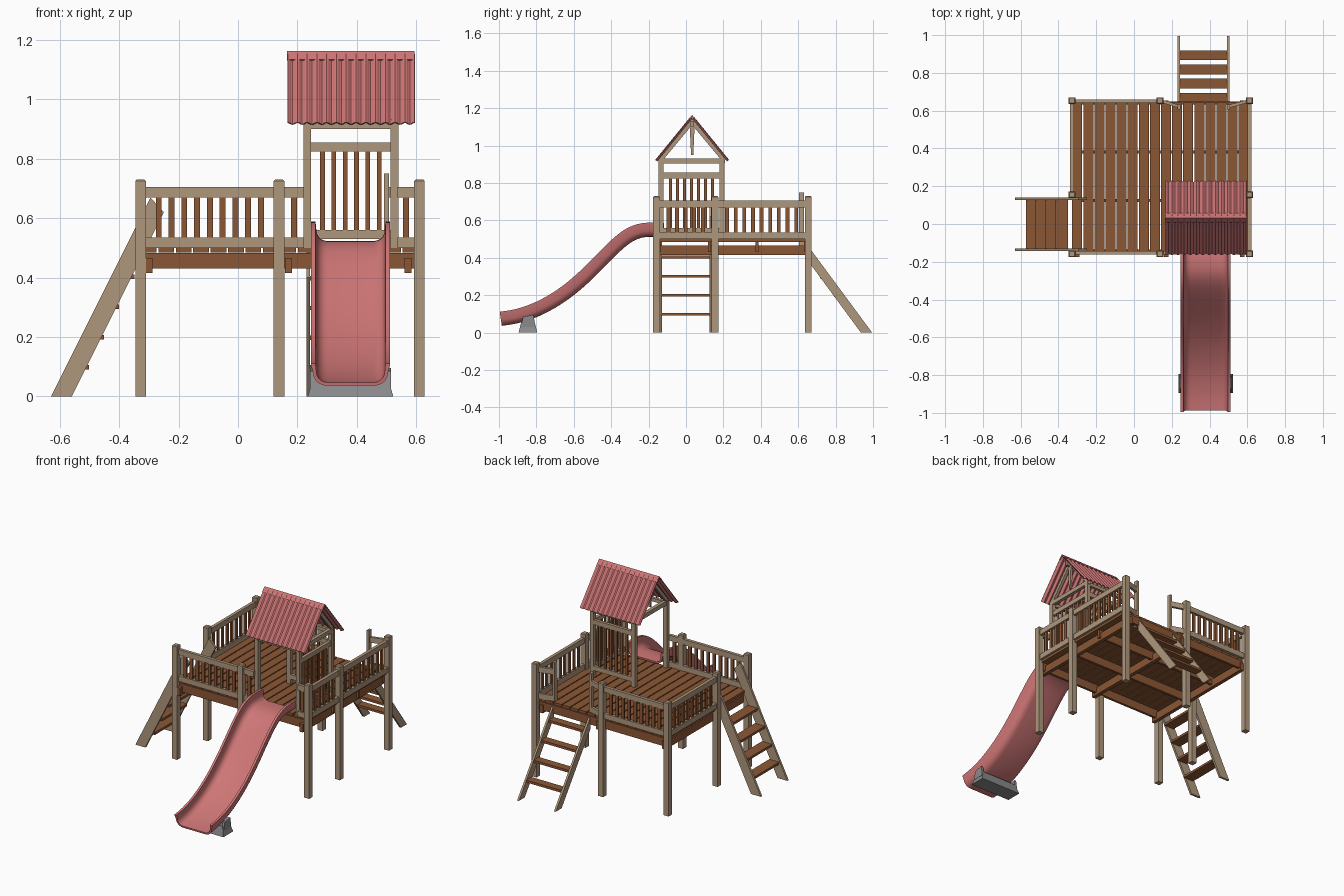
import bpy, bmesh, math
from mathutils import Vector

if "Cube" in bpy.data.objects:
    bpy.data.objects.remove(bpy.data.objects["Cube"])


def mat(name, c):
    m = bpy.data.materials.new(name)
    m.diffuse_color = (*c, 1)
    m.use_nodes = True
    m.node_tree.nodes["Principled BSDF"].inputs["Base Color"].default_value = m.diffuse_color
    return m


TAN = mat("tan wood", (0.43, 0.31, 0.205))
BROWN = mat("brown wood", (0.26, 0.095, 0.035))
RED = mat("red plastic", (0.62, 0.18, 0.18))
GREY = mat("grey footing", (0.26, 0.26, 0.27))


def finish(name, bm, m):
    bmesh.ops.recalc_face_normals(bm, faces=bm.faces)
    me = bpy.data.meshes.new(name)
    bm.to_mesh(me)
    bm.free()
    me.materials.append(m)
    o = bpy.data.objects.new(name, me)
    bpy.context.collection.objects.link(o)
    return o


def box(name, x, y, z, m, bevel=0):
    """Box from (min, max) ranges."""
    bm = bmesh.new()
    bmesh.ops.create_cube(bm, size=1)
    for v in bm.verts:
        v.co = [r[0] + (c + 0.5) * (r[1] - r[0]) for c, r in zip(v.co, (x, y, z))]
    if bevel:
        top = [e for e in bm.edges if all(v.co.z > z[1] - 1e-4 for v in e.verts)]
        bmesh.ops.bevel(bm, geom=top, offset=bevel, segments=1, affect='EDGES')
    return finish(name, bm, m)


def prism(name, pts, axis, a, b, m):
    """Outline (u, z) extruded along 'x' or 'y' from a to b."""
    bm = bmesh.new()
    rings = [[bm.verts.new((t, u, z) if axis == 'x' else (u, t, z)) for u, z in pts]
             for t in (a, b)]
    bm.faces.new(rings[0])
    bm.faces.new(rings[1])
    for i in range(len(pts)):
        j = (i + 1) % len(pts)
        bm.faces.new((rings[0][i], rings[0][j], rings[1][j], rings[1][i]))
    return finish(name, bm, m)


def span(name, axis, a, b, c, z, w, m):
    """Horizontal or upright board in a wall that runs along an axis."""
    r, s = (a, b), (c - w / 2, c + w / 2)
    return box(name, r, s, z, m) if axis == 'x' else box(name, s, r, z, m)


def railing(name, axis, a, b, c, low=(0.5, 0.535), high=(0.67, 0.705), step=0.045, wid=0.02):
    span(name + "_lower_rail", axis, a, b, c, low, 0.02, TAN)
    span(name + "_upper_rail", axis, a, b, c, high, 0.02, TAN)
    n = max(1, round((b - a) / step) - 1)
    for i in range(n):
        p = a + (b - a) * (i + 1) / (n + 1)
        span(name + "_baluster", axis, p - wid / 2, p + wid / 2, c,
             (low[1] - 0.005, high[0] + 0.005), 0.01, BROWN)


# Main posts
for x, y in ((-.328, -.158), (.138, -.158), (.611, -.158), (-.328, .155),
             (.611, .155), (-.328, .653), (.138, .653), (.611, .653)):
    box("main_post", (x - .018, x + .018), (y - .018, y + .018), (0, .73), TAN, .005)

# Deck planks, joists and bearers
N = 16
for i in range(N):
    x = -.33 + i * .94 / N
    box("deck_plank", (x + .003, x + .94 / N - .003), (-.145, .642), (.484, .5), BROWN)
for y in (-.142, .125, .38, .64):
    box("joist", (-.312, .597), (y - .008, y + .008), (.43, .4835), BROWN)
for x in (-.3, .17, .572):
    box("bearer", (x - .012, x + .012), (-.176, .655), (.415, .466), BROWN)

# Perimeter railings
railing("front_left_railing", 'x', -.31, .12, -.152)
railing("front_middle_railing", 'x', .156, .222, -.152, step=.03)
railing("front_right_railing", 'x', .538, .593, -.152, step=.03)
railing("back_railing", 'x', -.31, .12, .65)
railing("right_front_railing", 'y', -.14, .137, .611)
railing("right_back_railing", 'y', .173, .635, .611)
railing("left_railing", 'y', .173, .635, -.328)

# Grab posts and short angled rails at the back ladder
for px, gx in ((.156, .238), (.593, .5)):
    box("grab_post", (gx - .008, gx + .008), (.605, .632), (.43, .75), TAN)
    for z in (.5, .67):
        o = box("short_rail", (-.5, .5), (-.008, .008), (z, z + .035), TAN)
        d = Vector((gx - px, .622 - .648, 0))
        o.location = ((gx + px) / 2, .635, 0)
        o.scale.x = d.length
        o.rotation_euler.z = math.atan2(d.y, d.x)

# Back ladder
for x in (.23, .492):
    prism("back_stringer", [(.935, 0), (.995, 0), (.64, .48), (.64, .4)], 'x', x, x + .013, TAN)
for i in range(4):
    y = .893 - .075 * i
    box("back_tread", (.242, .493), (y - .026, y + .026), (.09 + .1 * i, .105 + .1 * i), BROWN)

# Left ladder
for y in (-.143, .126):
    prism("left_stringer", [(-.63, 0), (-.56, 0), (-.25, .62), (-.295, .67)], 'y', y, y + .014, TAN)
for i in range(4):
    x = -.537 + .051 * i
    box("left_tread", (x - .035, x + .035), (-.13, .127), (.09 + .102 * i, .105 + .102 * i), BROWN)

# Tower posts, top beams, and back and right walls
for x in (.22, .514):
    for y in (-.146, .18):
        box("tower_post", (x, x + .026), (y, y + .026), (.5, .925), TAN)
    box("tower_side_beam", (x + .002, x + .024), (-.148, .208), (.905, .932), TAN)
for y in (-.142, .184):
    box("tower_cross_beam", (.22, .54), (y, y + .018), (.9, .922), TAN)
railing("tower_back", 'x', .246, .514, .193, (.53, .56), (.825, .855), .04, .016)
railing("tower_right", 'y', -.12, .18, .527, (.53, .56), (.825, .855), .04, .016)

# Gable rafters and king posts
RY = .033
for x in (.224, .518):
    for s in (-1, 1):
        prism("rafter", [(RY, 1.143), (RY + s * .178, .93), (RY + s * .15, .93), (RY, 1.11)],
              'x', x, x + .018, TAN)
    prism("king_post", [(RY - .014, 1.125), (RY + .014, 1.125), (RY + .006, .95), (RY - .006, .95)],
          'x', x + .002, x + .016, TAN)
box("ridge_beam", (.2, .56), (RY - .008, RY + .008), (1.1, 1.132), TAN)

# Corrugated roof sheets and ridge cap
for s in (-1, 1):
    bm = bmesh.new()
    nrm = Vector((0, s * .77, .63))
    cols = []
    for i in range(13 * 6 + 1):
        off = nrm * .005 * math.cos(i * math.tau / 6)
        x = .167 + .428 * i / 78
        cols.append([bm.verts.new(Vector((x, RY + s * u, z)) + off)
                     for u, z in ((.004, 1.15), (.192, .919))])
    for a, b in zip(cols, cols[1:]):
        bm.faces.new((a[0], a[1], b[1], b[0]))
    o = finish("roof_sheet", bm, RED)
    md = o.modifiers.new("thickness", 'SOLIDIFY')
    md.thickness = .004
    md.offset = 0
    prism("ridge_cap", [(RY, 1.163), (RY + s * .024, 1.135), (RY + s * .019, 1.132), (RY, 1.154)],
          'x', .165, .595, RED)

# Slide: trough section swept along a smooth path
path = [Vector(p) for p in ((-.12, .51), (-.2, .512), (-.26, .5), (-.32, .463), (-.4, .388),
                            (-.5, .287), (-.6, .2), (-.7, .132), (-.8, .082), (-.9, .05),
                            (-.985, .036))]
ext = [2 * path[0] - path[1]] + path + [2 * path[-1] - path[-2]]
line = []
for i in range(1, len(ext) - 2):
    p0, p1, p2, p3 = ext[i - 1:i + 3]
    for k in range(3):
        t = k / 3
        line.append(.5 * (2 * p1 + (p2 - p0) * t + (2 * p0 - 5 * p1 + 4 * p2 - p3) * t * t
                          + (3 * p1 - p0 - 3 * p2 + p3) * t ** 3))
line.append(path[-1])


def arc(half, base, r):
    return [(half - r + r * math.sin(a), base + r - r * math.cos(a))
            for a in (k * math.pi / 10 for k in range(6))]


half = arc(.126, 0, .045) + [(.133, .068), (.133, .076), (.118, .076)] + arc(.115, .011, .036)[::-1]
outer, inner = half[:9], half[9:]
sec = outer + inner + [(-u, w) for u, w in inner[::-1]] + [(-u, w) for u, w in outer[::-1]]
bm = bmesh.new()
rings = []
for i, p in enumerate(line):
    t = (line[min(i + 1, len(line) - 1)] - line[max(i - 1, 0)]).normalized()
    n = Vector((t.y, -t.x))
    rings.append([bm.verts.new((.379 + u, p.x + n.x * w, p.y + n.y * w)) for u, w in sec])
for a, b in zip(rings, rings[1:]):
    for i in range(len(sec)):
        j = (i + 1) % len(sec)
        bm.faces.new((a[i], a[j], b[j], b[i]))
bm.faces.new(rings[0])
bm.faces.new(rings[-1])
slide = finish("slide", bm, RED)
bpy.ops.object.select_all(action='DESELECT')
slide.select_set(True)
bpy.context.view_layer.objects.active = slide
bpy.ops.object.shade_smooth_by_angle(angle=math.radians(35))

# Slide footing, tapered, with side cheeks gripping the trough
foot = box("slide_footing", (.235, .523), (-.895, -.795), (0, .06), GREY)
for v in foot.data.vertices:
    if v.co.z > .03:
        v.co.x = .379 + (v.co.x - .379) * .88
        v.co.y = -.845 + (v.co.y + .845) * .7
for s in (-1, 1):
    prism("footing_cheek", [(-.885, .03), (-.805, .03), (-.815, .095), (-.87, .085)],
          'x', .379 + s * .122, .379 + s * .137, GREY)
